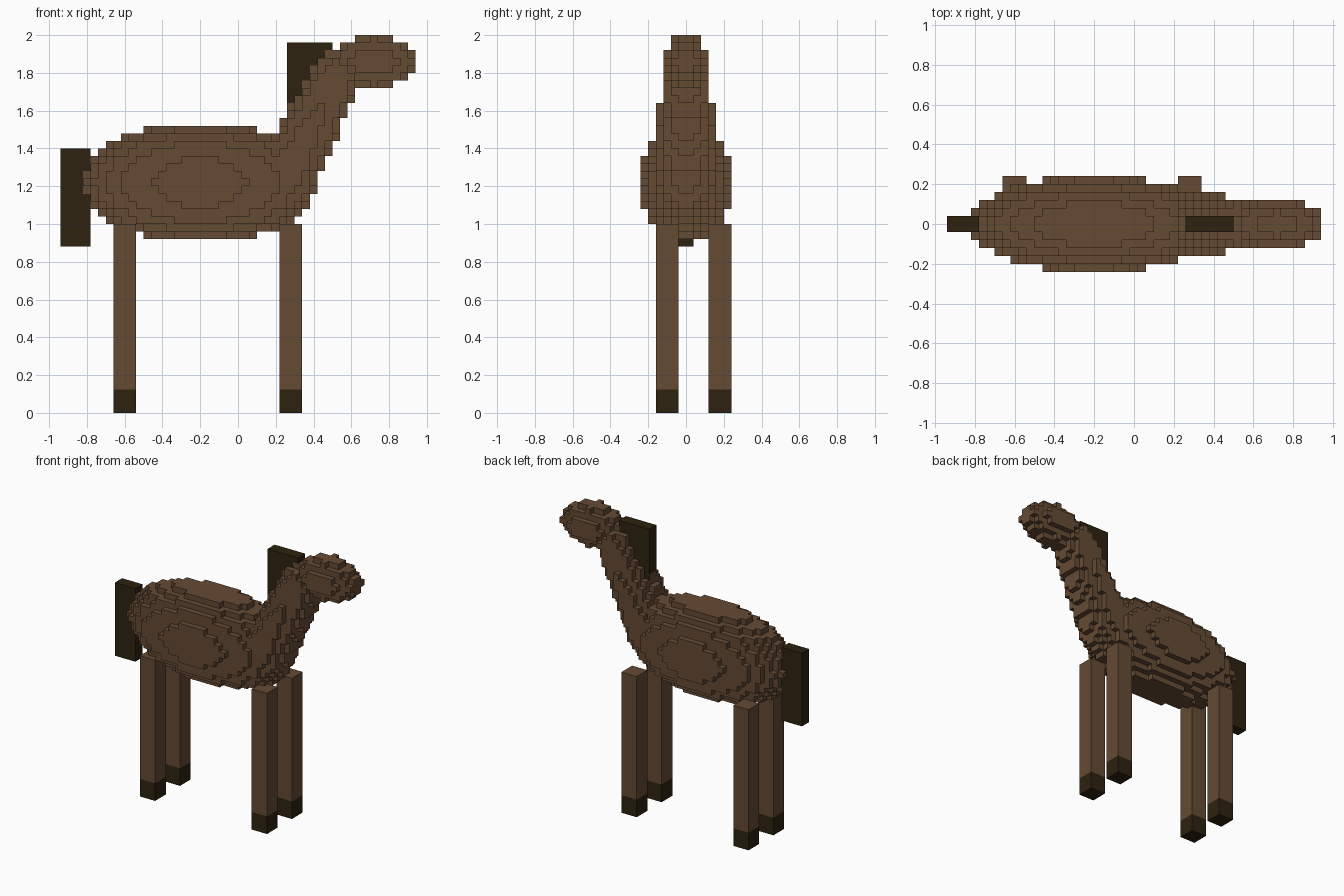
import bpy, bmesh, itertools
from mathutils import Vector

S = 0.04  # voxel edge length

cube = bpy.data.objects.get("Cube")
if cube:
    bpy.data.objects.remove(cube, do_unlink=True)


def material(name, rgb):
    m = bpy.data.materials.new(name)
    m.use_nodes = True
    m.diffuse_color = (*rgb, 1)
    bsdf = next(n for n in m.node_tree.nodes if n.type == 'BSDF_PRINCIPLED')
    bsdf.inputs["Base Color"].default_value = (*rgb, 1)
    bsdf.inputs["Roughness"].default_value = 0.9
    return m


BROWN = material("brown coat", (0.130, 0.069, 0.034))
DARK = material("dark hair", (0.027, 0.016, 0.005))


def finish(name, bm, mat):
    mesh = bpy.data.meshes.new(name)
    bm.to_mesh(mesh)
    bm.free()
    mesh.materials.append(mat)
    obj = bpy.data.objects.new(name, mesh)
    bpy.context.collection.objects.link(obj)
    return obj


def box(name, lo, hi, mat):
    lo, hi = Vector(lo), Vector(hi)
    bm = bmesh.new()
    bmesh.ops.create_cube(bm, size=1)
    bmesh.ops.scale(bm, vec=hi - lo, verts=bm.verts)
    bmesh.ops.translate(bm, vec=(lo + hi) / 2, verts=bm.verts)
    return finish(name, bm, mat)


# Voxel grid: x cells centre on multiples of S, y and z cells on half steps
def centre(cell):
    i, j, k = cell
    return Vector((i * S, (j + 0.5) * S, (k + 0.5) * S))


def ellipsoid(c, radii):
    c = Vector(c)
    return lambda p: sum(((a - b) / (r * S)) ** 2 for a, b, r in zip(p, c, radii)) <= 1


def tapered_capsule(a, b, ra, rb):
    a, b = Vector(a), Vector(b)
    axis = b - a

    def inside(p):
        t = max(0, min(1, (p - a).dot(axis) / axis.length_squared))
        return (p - a - axis * t).length <= ra + (rb - ra) * t
    return inside


shapes = {
    "body": ellipsoid((-0.2, 0, 1.22), (15.5, 6, 8)),
    "neck": tapered_capsule((0.24, 0, 1.22), (0.52, 0, 1.78), 0.165, 0.133),
    "head": ellipsoid((0.72, 0, 1.86), (6, 3, 3.5)),
}

# Each cell belongs to the first shape that contains it
owner = {}
for cell in itertools.product(range(-24, 26), range(-7, 7), range(20, 52)):
    for name, inside in shapes.items():
        if inside(centre(cell)):
            owner[cell] = name
            break


# Outer voxel faces of one part
def voxel_part(name):
    bm = bmesh.new()
    cache = {}

    def vert(p):
        key = tuple(round(v / S * 2) for v in p)
        if key not in cache:
            cache[key] = bm.verts.new(p)
        return cache[key]

    for cell, part in owner.items():
        if part != name:
            continue
        c = centre(cell)
        for axis, sign in itertools.product(range(3), (-1, 1)):
            near = list(cell)
            near[axis] += sign
            if tuple(near) in owner:
                continue
            n, u, v = Vector(), Vector(), Vector()
            n[axis] = sign * S / 2
            u[(axis + 1) % 3] = sign * S / 2
            v[(axis + 2) % 3] = S / 2
            bm.faces.new([vert(c + n + u * a + v * b)
                          for a, b in ((-1, -1), (1, -1), (1, 1), (-1, 1))])
    return finish(name, bm, BROWN)


for part_name in shapes:
    voxel_part(part_name)

# Legs with hooves
HOOF = 0.125
for end, x in (("rear", -0.66), ("front", 0.22)):
    for side, y in (("near", -0.16), ("far", 0.12)):
        box(f"{end}_{side}_leg", (x, y, HOOF), (x + 0.12, y + 0.12, 1.0), BROWN)
        box(f"{end}_{side}_hoof", (x, y, 0), (x + 0.12, y + 0.12, HOOF), DARK)

# Mane and tail slabs
box("mane", (0.26, -0.04, 1.56), (0.50, 0.04, 1.96), DARK)
box("tail", (-0.94, -0.04, 0.88), (-0.78, 0.04, 1.40), DARK)
